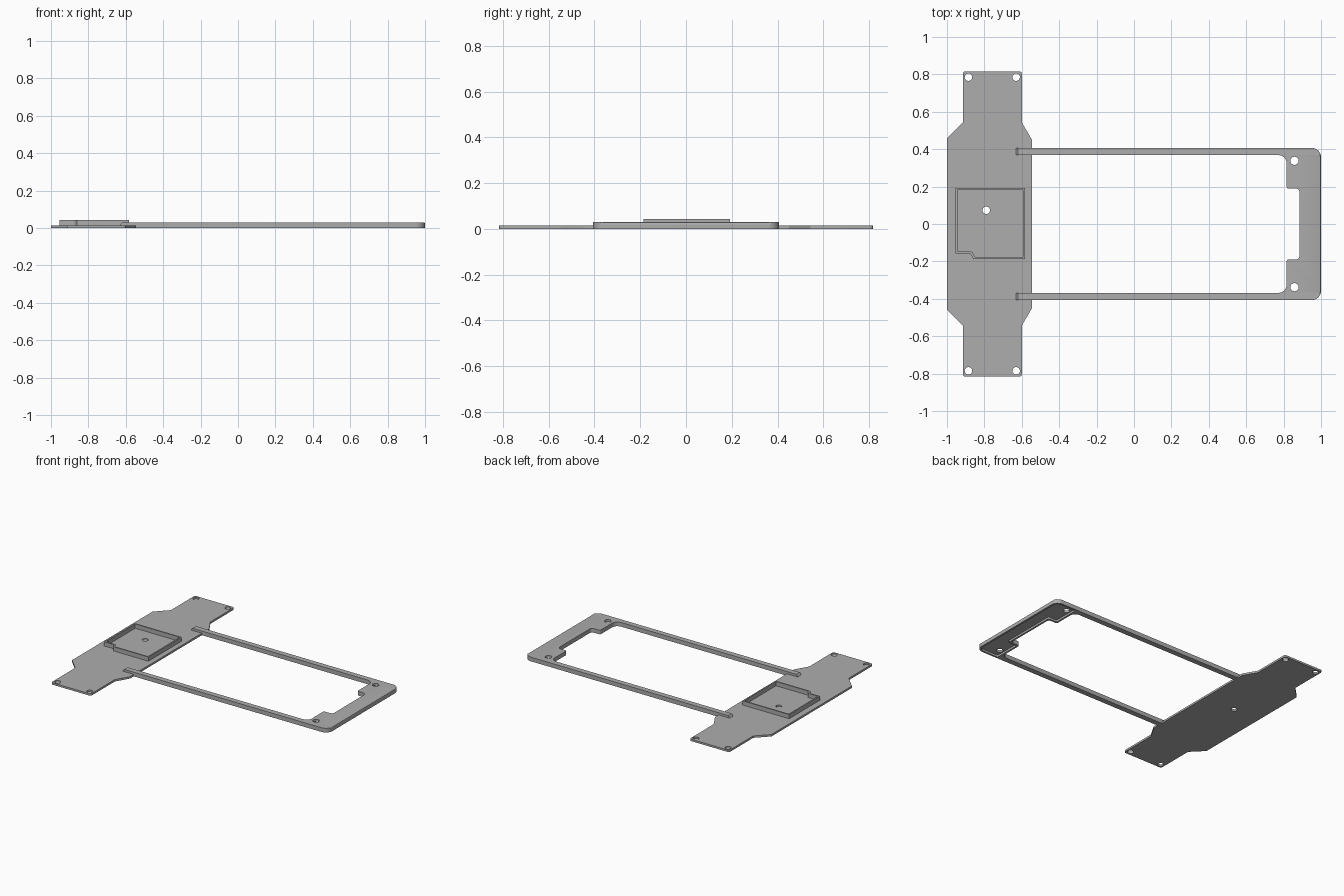
import bpy, bmesh, math
from mathutils import Vector

if "Cube" in bpy.data.objects:
    bpy.data.objects.remove(bpy.data.objects["Cube"], do_unlink=True)

GREY = (0.42, 0.42, 0.42, 1)
grey = bpy.data.materials.new("plain_grey")
grey.use_nodes = True
grey.diffuse_color = GREY
grey.node_tree.nodes["Principled BSDF"].inputs["Base Color"].default_value = GREY

PLATE_TOP = 0.014
FRAME_TOP = 0.03
TRAY_TOP = 0.044


def mirrored(half):
    """Close a half profile by mirroring it across y = 0."""
    return half + [(x, -y, r) for x, y, r in reversed(half)]


def rounded(corners, steps=6):
    """Turn (x, y, radius) corners into an outline with filleted corners."""
    out = []
    for i, (x, y, r) in enumerate(corners):
        p = Vector((x, y))
        a = (Vector(corners[i - 1][:2]) - p).normalized()
        b = (Vector(corners[(i + 1) % len(corners)][:2]) - p).normalized()
        if r == 0:
            out.append(p)
            continue
        half = a.angle(b) / 2
        centre = p + (a + b).normalized() * r / math.sin(half)
        start = p + a * r / math.tan(half) - centre
        end = p + b * r / math.tan(half) - centre
        for s in range(steps + 1):
            t = s / steps
            out.append(centre + (start * (1 - t) + end * t).normalized() * r)
    return out


def circle(x, y, r, n=24):
    return [Vector((x + r * math.cos(math.tau * i / n),
                    y + r * math.sin(math.tau * i / n))) for i in range(n)]


def sheet(name, outlines, z0, z1, edit=None):
    """Extrude a filled outline; further outlines inside it become holes."""
    curve = bpy.data.curves.new(name, 'CURVE')
    curve.dimensions = '2D'
    curve.fill_mode = 'BOTH'
    curve.extrude = (z1 - z0) / 2
    for pts in outlines:
        spline = curve.splines.new('POLY')
        spline.points.add(len(pts) - 1)
        for point, p in zip(spline.points, pts):
            point.co = (p.x, p.y, 0, 1)
        spline.use_cyclic_u = True
    helper = bpy.data.objects.new(name + "_outline", curve)
    bpy.context.collection.objects.link(helper)
    deps = bpy.context.evaluated_depsgraph_get()
    mesh = bpy.data.meshes.new_from_object(helper.evaluated_get(deps))
    bpy.data.objects.remove(helper, do_unlink=True)
    bpy.data.curves.remove(curve)

    bm = bmesh.new()
    bm.from_mesh(mesh)
    bmesh.ops.translate(bm, vec=(0, 0, (z0 + z1) / 2), verts=bm.verts)
    bmesh.ops.remove_doubles(bm, verts=bm.verts, dist=0.0001)
    if edit:
        edit(bm)
    bmesh.ops.recalc_face_normals(bm, faces=bm.faces)
    bm.to_mesh(mesh)
    bm.free()
    mesh.name = name
    mesh.materials.clear()
    mesh.materials.append(grey)
    obj = bpy.data.objects.new(name, mesh)
    bpy.context.collection.objects.link(obj)
    return obj


# Base plate: wide middle, narrow ends, corner holes and one middle hole
left_side = [(-1, 0.457, 0), (-0.915, 0.543, 0), (-0.915, 0.816, 0.012)]
right_side = [(-0.6, 0.816, 0.012), (-0.6, 0.543, 0), (-0.545, 0.45, 0)]
plate_holes = [circle(x, y, 0.02) for x in (-0.885, -0.63) for y in (-0.785, 0.785)]
plate_holes.append(circle(-0.79, 0.073, 0.02))
base_plate = sheet("base_plate", [rounded(mirrored(left_side + right_side))] + plate_holes,
                   0, PLATE_TOP)

# Tray: thin upright rim with one notched corner
X0, X1, Y0, Y1, WALL = -0.955, -0.583, -0.186, 0.192, 0.01


def tray_outline(w):
    return rounded([(X0 + w, Y1 - w, 0), (X0 + w, Y0 + 0.028 + w, 0),
                    (-0.875 + w, Y0 + 0.028 + w, 0.008), (-0.86 + w, Y0 + w, 0),
                    (X1 - w, Y0 + w, 0), (X1 - w, Y1 - w, 0)])


tray_rim = sheet("tray_rim", [tray_outline(0), tray_outline(WALL)], PLATE_TOP, TRAY_TOP)


# Frame: two long arms joined by an end plate with two screw tabs
def frame_outline(arm_start):
    return rounded(mirrored([(0.885, 0.19, 0.02), (0.816, 0.19, 0.01),
                             (0.816, 0.368, 0.043), (arm_start, 0.368, 0),
                             (arm_start, 0.407, 0), (1, 0.407, 0.05)]))


def shape_frame_top(bm):
    # Sloped arm ends
    for v in bm.verts:
        if v.co.x < -0.62 and v.co.z > FRAME_TOP - 0.001:
            v.co.x += 0.012
    # Chamfered far edge
    far = [e for e in bm.edges
           if all(v.co.x > 0.999 and v.co.z > FRAME_TOP - 0.001 for v in e.verts)]
    bmesh.ops.bevel(bm, geom=far, offset=0.008, segments=2, profile=0.5, affect='EDGES')


frame_holes = [circle(0.858, y, 0.022) for y in (-0.338, 0.338)]
frame_top = sheet("frame_top", [frame_outline(-0.632)] + frame_holes,
                  PLATE_TOP, FRAME_TOP, shape_frame_top)

# Lower frame: same outline stopping at the plate, hollow under the end plate
pocket = rounded(mirrored([(0.898, 0.203, 0.01), (0.829, 0.203, 0.01),
                           (0.829, 0.394, 0.01), (0.987, 0.394, 0.037)]))
frame_lower = sheet("frame_lower", [frame_outline(-0.545), pocket], 0, PLATE_TOP)

# Smooth round holes and fillets, keep edges sharp
bpy.ops.object.select_all(action='DESELECT')
for part in (base_plate, tray_rim, frame_top, frame_lower):
    part.select_set(True)
    bpy.context.view_layer.objects.active = part
bpy.ops.object.shade_smooth_by_angle(angle=math.radians(30))
